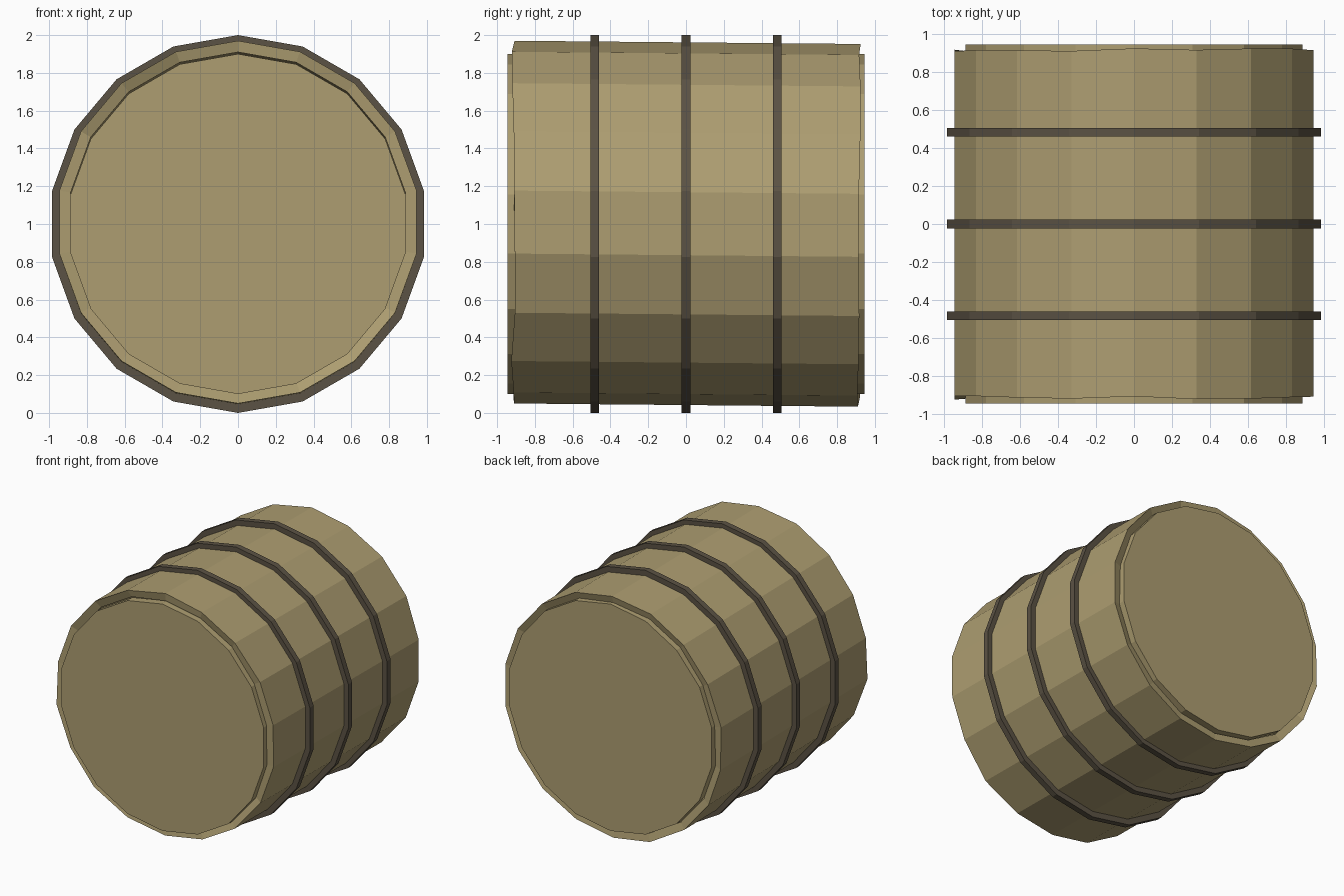
import bpy, bmesh, math, random

if "Cube" in bpy.data.objects:
    bpy.data.objects.remove(bpy.data.objects["Cube"])

random.seed(4)
SIDES = 18


def material(name, rgb):
    m = bpy.data.materials.new(name)
    m.diffuse_color = (*rgb, 1)
    m.use_nodes = True
    m.node_tree.nodes["Principled BSDF"].inputs["Base Color"].default_value = m.diffuse_color
    return m


wood = material("tan wood", (0.42, 0.34, 0.165))
iron = material("dark iron", (0.105, 0.085, 0.058))


def lathe(name, profile, mat, closed=False, caps=False, wobble=0.0):
    """Spin (radius, y, centre_z) points around the lying barrel axis."""
    bm = bmesh.new()
    rings = []
    for r, y, cz in profile:
        ring = []
        for i in range(SIDES):
            a = 2 * math.pi * i / SIDES
            dy = random.uniform(-wobble, wobble)
            ring.append(bm.verts.new((r * math.sin(a), y + dy, cz + r * math.cos(a))))
        rings.append(ring)
    pairs = list(zip(rings, rings[1:]))
    if closed:
        pairs.append((rings[-1], rings[0]))
    for a, b in pairs:
        for i in range(SIDES):
            j = (i + 1) % SIDES
            bm.faces.new((a[i], a[j], b[j], b[i]))
    if caps:
        bm.faces.new(rings[0])
        bm.faces.new(rings[-1])
    bmesh.ops.recalc_face_normals(bm, faces=bm.faces)
    me = bpy.data.meshes.new(name)
    bm.to_mesh(me)
    bm.free()
    me.materials.append(mat)
    ob = bpy.data.objects.new(name, me)
    bpy.context.collection.objects.link(ob)
    return ob


# Slightly tilted, hand-cut stave shell with uneven ends
lathe("staves", [(0.90, -0.90, 1.01), (0.96, -0.915, 1.01),
                 (0.96, 0.915, 0.993), (0.90, 0.90, 0.993)],
      wood, closed=True, wobble=0.012)

# End lids
for side, label in ((-1, "front"), (1, "back")):
    lathe(label + "_lid", [(0.90, side * 0.88, 1), (0.90, side * 0.945, 1)], wood, caps=True)

# Iron hoops
for n, y in enumerate((-0.483, 0, 0.483)):
    lathe(f"hoop_{n + 1}", [(0.93, y - 0.023, 1), (1.0, y - 0.023, 1),
                            (1.0, y + 0.023, 1), (0.93, y + 0.023, 1)], iron, closed=True)
